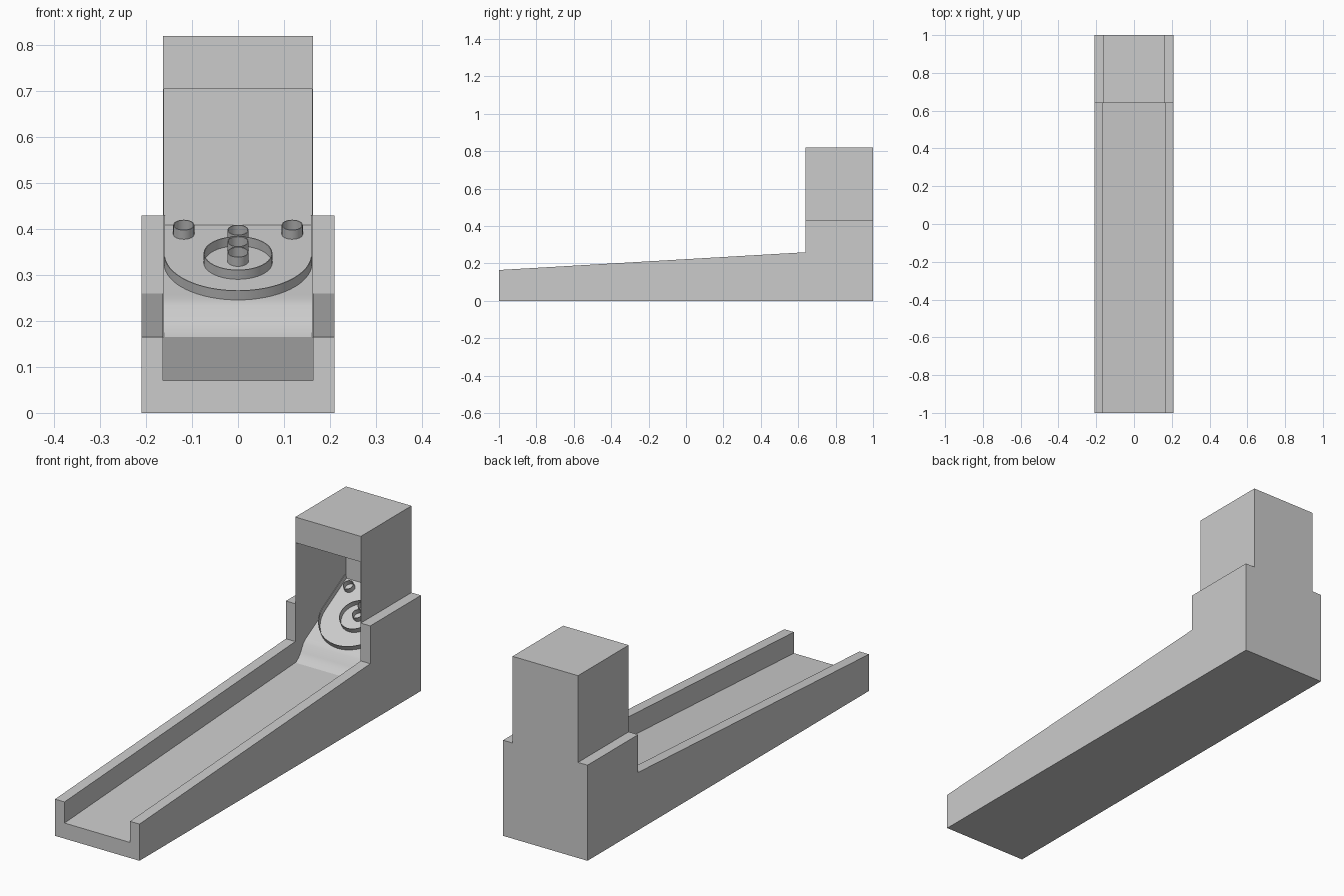
import bpy, bmesh, math
from mathutils import Matrix, Vector

if "Cube" in bpy.data.objects:
    bpy.data.objects.remove(bpy.data.objects["Cube"])

grey = bpy.data.materials.new("light grey")
grey.diffuse_color = (0.6, 0.6, 0.6, 1)
grey.use_nodes = True
grey.node_tree.nodes["Principled BSDF"].inputs["Base Color"].default_value = grey.diffuse_color

W, IN = 0.21, 0.163          # outer and inner half widths
SLOPE = math.atan2(0.164, 0.29)


def finish(name, bm, smooth=True):
    bmesh.ops.recalc_face_normals(bm, faces=bm.faces[:])
    me = bpy.data.meshes.new(name)
    bm.to_mesh(me)
    bm.free()
    ob = bpy.data.objects.new(name, me)
    bpy.context.collection.objects.link(ob)
    me.materials.append(grey)
    if smooth:
        bpy.ops.object.select_all(action='DESELECT')
        ob.select_set(True)
        bpy.context.view_layer.objects.active = ob
        bpy.ops.object.shade_smooth_by_angle(angle=math.radians(28))
    return ob


def channel(name, stations):
    """U-shaped section lofted along y; station = (y, floor z, rail z)."""
    bm = bmesh.new()
    rings = []
    for y, f, r in stations:
        pts = [(-W, 0), (W, 0), (W, r), (IN, r), (IN, f), (-IN, f), (-IN, r), (-W, r)]
        rings.append([bm.verts.new((x, y, z)) for x, z in pts])
    for a, b in zip(rings, rings[1:]):
        for i in range(8):
            j = (i + 1) % 8
            bm.faces.new((a[i], a[j], b[j], b[i]))
    bm.faces.new(rings[0])
    bm.faces.new(rings[-1])
    return finish(name, bm)


def box(name, lo, hi):
    bm = bmesh.new()
    bmesh.ops.create_cube(bm, size=1)
    lo, hi = Vector(lo), Vector(hi)
    for v in bm.verts:
        v.co = Vector([(lo[i] + hi[i]) / 2 + v.co[i] * (hi[i] - lo[i]) for i in range(3)])
    return finish(name, bm, False)


def fence(name, path, z_base, closed=True, height=0.023, thick=0.002):
    """Thin upright wall on the tilted board; path lies in the board plane."""
    bm = bmesh.new()
    y_base = 1 - (0.41 - z_base) / math.tan(SLOPE)
    place = Matrix.Translation((0, y_base, z_base)) @ Matrix.Rotation(SLOPE, 4, 'X')
    n = len(path)
    rows = []
    for i, (x, y) in enumerate(path):
        p = Vector(path[i - 1] if closed or i else path[i])
        q = Vector(path[(i + 1) % n] if closed or i < n - 1 else path[i])
        t = (q - p).normalized()
        ix, iy = x - t.y * thick, y + t.x * thick
        rows.append([bm.verts.new(place @ Vector(c)) for c in
                     ((x, y, 0), (x, y, height), (ix, iy, height), (ix, iy, 0))])
    for i in range(n if closed else n - 1):
        a, b = rows[i], rows[(i + 1) % n]
        for k in range(4):
            bm.faces.new((a[k], a[(k + 1) % 4], b[(k + 1) % 4], b[k]))
    if not closed:
        bm.faces.new(rows[0])
        bm.faces.new(rows[-1])
    return finish(name, bm)


def arc(r, a0, a1, n, cx=0):
    return [(cx + r * math.cos(math.radians(a0 + (a1 - a0) * i / n)),
             r * math.sin(math.radians(a0 + (a1 - a0) * i / n))) for i in range(n + 1)]


# Ball lane with side rails, then the jump and tilted target board
channel("ball_lane", [(-1, .07, .165), (.64, .165, .26)])
channel("target_base", [(.64, .165, .43), (.663, .182, .43), (.676, .2, .43),
                        (.695, .233, .43), (.71, .246, .43), (.73, .2573, .43),
                        (1, .41, .43)])

# Thin-walled cabinet, open at the front below the header
T = 0.002
box("cabinet_left", (-IN, .64, .16), (-IN + T, 1, .82))
box("cabinet_right", (IN - T, .64, .16), (IN, 1, .82))
box("cabinet_back", (-IN, 1 - T, .4), (IN, 1, .82))
box("cabinet_top", (-IN, .64, .82 - T), (IN, 1, .82))
box("cabinet_header", (-IN, .64, .705), (IN, .64 + T, .82))

# Scoring fences: outer U, middle ring and small cups
R = IN - T
reach = (0.41 - 0.325) / math.sin(SLOPE)
fence("outer_fence", [(-R, reach)] + arc(R, 180, 360, 32) + [(R, reach)], 0.325, closed=False)
fence("middle_ring", arc(0.075, 0, 360, 40)[:-1], 0.3275)
for name, x, z in (("low_cup", 0, .33), ("mid_cup", 0, .353), ("high_cup", 0, .378),
                   ("left_cup", -.118, .389), ("right_cup", .118, .389)):
    fence(name, arc(0.023, 0, 360, 24, x)[:-1], z)
